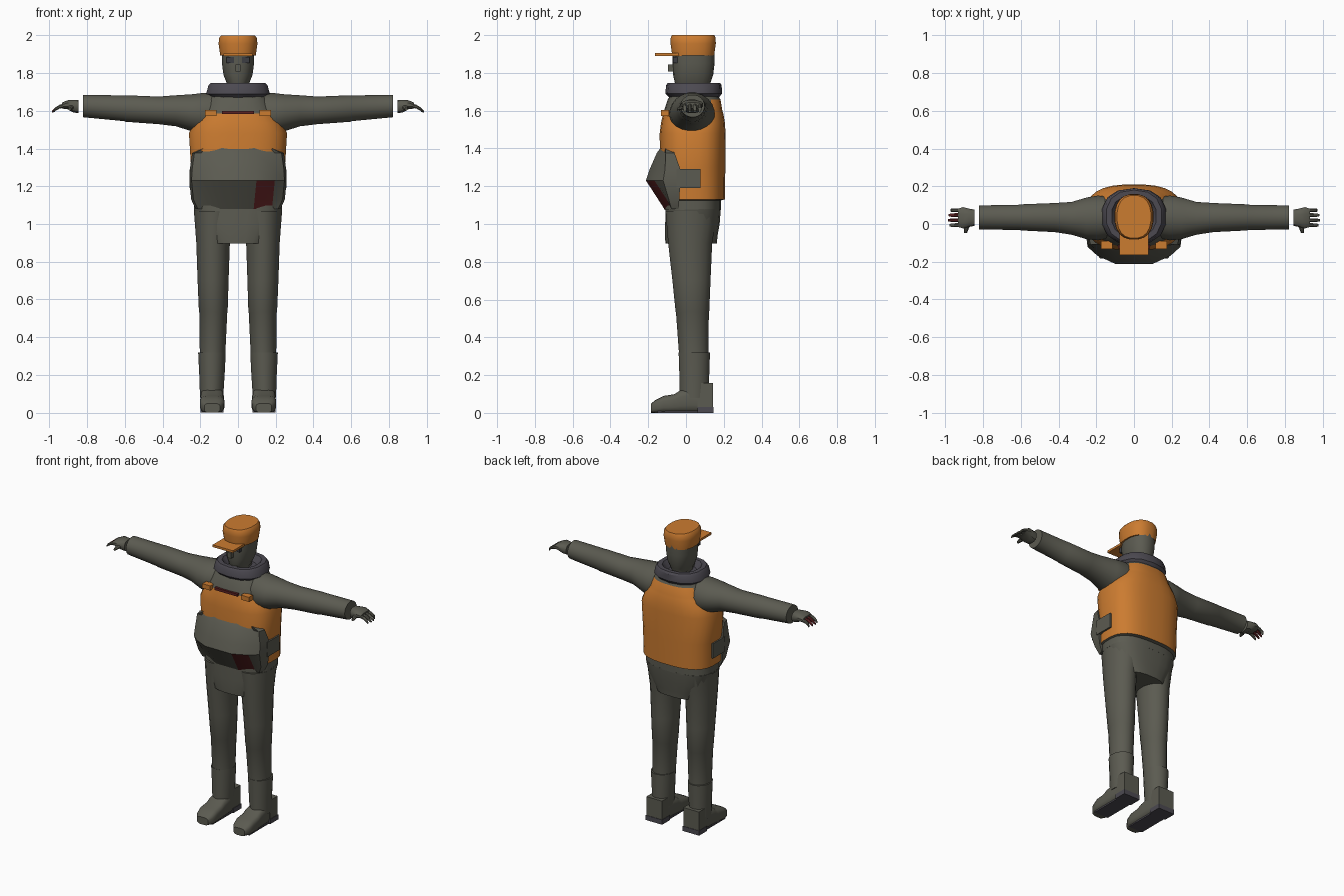
import bpy, bmesh, math
from mathutils import Vector


def material(name, r, g, b):
    m = bpy.data.materials.new(name)
    m.diffuse_color = (r, g, b, 1)
    return m


GREY = material("olive grey cloth", 0.105, 0.104, 0.082)
ORANGE = material("safety orange", 0.60, 0.20, 0.03)
DARK = material("charcoal violet", 0.072, 0.067, 0.082)
RED = material("dark red", 0.105, 0.015, 0.016)
LENS = material("dark slate", 0.045, 0.047, 0.055)


def ring(axis, t, a, b, ra, rb, n=20, p=2.0):
    """Superellipse cross-section; a, b run along the two remaining axes in xyz order."""
    pts = []
    for i in range(n):
        ang = 2 * math.pi * (i + 0.5) / n
        c, s = math.cos(ang), math.sin(ang)
        u = a + ra * math.copysign(abs(c) ** (2 / p), c)
        v = b + rb * math.copysign(abs(s) ** (2 / p), s)
        pts.append({'x': (t, u, v), 'y': (u, t, v), 'z': (u, v, t)}[axis])
    return pts


def loft(name, rings, mats, rule=None, angle=35):
    """Skin a list of equal rings, cap both ends and colour the faces by a rule."""
    bm = bmesh.new()
    rows = [[bm.verts.new(p) for p in r] for r in rings]
    n = len(rows[0])
    for lo, hi in zip(rows, rows[1:]):
        for i in range(n):
            j = (i + 1) % n
            bm.faces.new((lo[i], lo[j], hi[j], hi[i]))
    bm.faces.new(rows[0])
    bm.faces.new(rows[-1])
    bmesh.ops.recalc_face_normals(bm, faces=bm.faces)
    if rule:
        for f in bm.faces:
            f.material_index = rule(f.calc_center_median())
    me = bpy.data.meshes.new(name)
    bm.to_mesh(me)
    bm.free()
    for m in mats:
        me.materials.append(m)
    ob = bpy.data.objects.new(name, me)
    bpy.context.collection.objects.link(ob)
    bpy.ops.object.select_all(action='DESELECT')
    ob.select_set(True)
    bpy.context.view_layer.objects.active = ob
    bpy.ops.object.shade_smooth_by_angle(angle=math.radians(angle))
    return ob


def stack(name, axis, rows, mat, n=20, p=2.0):
    return loft(name, [ring(axis, *r, n=n, p=p) for r in rows], [mat])


def box(name, x0, x1, y0, y1, z0, z1, mat):
    r = [[(x0, y0, z), (x1, y0, z), (x1, y1, z), (x0, y1, z)] for z in (z0, z1)]
    return loft(name, r, [mat])


# Torso with the vest: orange between hem and chest, higher on the back
torso_rows = [(1.075, 0, .035, .235, .15), (1.125, 0, .035, .235, .15),
              (1.13, 0, .035, .246, .172), (1.30, 0, .035, .250, .174),
              (1.48, 0, .035, .261, .175), (1.535, 0, .037, .238, .170),
              (1.585, 0, .038, .205, .160), (1.60, 0, .038, .195, .155),
              (1.66, 0, .043, .165, .140), (1.70, 0, .043, .13, .11)]


def vest_rule(c):
    if c.z < 1.128 or c.z > 1.665:
        return 0
    return 1 if c.z < 1.585 or c.y > .13 else 0


loft("torso_and_vest", [ring('z', *r, n=28, p=2.7) for r in torso_rows],
     [GREY, ORANGE], vest_rule)


# Belly pouch with a red panel on its lower slope
def belly_ring(z, w, yf, yb, k=1.0, shift=0.0):
    half = [(w, yb), (w - .012, (yb + yf) / 2), (.195 * k + shift, yf + .045 * k),
            (.098 * k + shift, yf)]
    return [(x, y, z) for x, y in half] + [(-x, y, z) for x, y in reversed(half)]


loft("belly_pouch",
     [belly_ring(1.08, .225, -.115, -.04, shift=-.015),
      belly_ring(1.13, .248, -.147, -.035, shift=-.010),
      belly_ring(1.23, .258, -.212, -.03),
      belly_ring(1.29, .255, -.192, -.03),
      belly_ring(1.375, .243, -.155, -.06),
      belly_ring(1.41, .175, -.130, -.09, k=.85)],
     [GREY, RED], lambda c: 1 if .1 < c.x < .18 and c.z < 1.23 else 0, 25)

# Chest strip
box("chest_strip", -.085, .085, -.130, -.09, 1.583, 1.600, RED)

# Pelvis
stack("pelvis", 'z', [(1.08, 0, .038, .236, .147), (1.00, 0, .034, .215, .145),
                      (.94, 0, .028, .182, .140), (.897, 0, .027, .155, .137)],
      GREY, 24, 2.8)

# Head, cap and face
stack("head", 'z', [(1.66, 0, .05, .060, .07), (1.715, 0, .035, .045, .085),
                    (1.75, 0, .035, .062, .095), (1.79, 0, .038, .078, .106),
                    (1.85, 0, .04, .086, .111), (1.92, 0, .04, .086, .112)], GREY, 18, 2.3)
stack("cap", 'z', [(1.893, 0, .038, .095, .112), (1.955, 0, .038, .104, .121),
                   (1.985, 0, .038, .101, .120), (2.0, 0, .038, .090, .114)],
      ORANGE, 20, 2.4)
box("cap_brim", -.076, .076, -.163, -.02, 1.889, 1.904, ORANGE)
box("nose", -.014, .014, -.095, -.05, 1.808, 1.845, GREY)
box("mouth_guard", -.030, .030, -.060, .0, 1.70, 1.745, GREY)

# Collar with an open top
stack("collar", 'z', [(1.65, 0, .045, .130, .115), (1.69, 0, .04, .172, .150),
                      (1.735, 0, .042, .160, .147), (1.747, 0, .042, .148, .138),
                      (1.747, 0, .042, .120, .110), (1.705, 0, .042, .085, .088)],
      DARK, 14, 2.4)

for s, side in ((1, "left"), (-1, "right")):
    # Eyes, chest clips and waist straps
    def mbox(name, x0, x1, *rest):
        box(side + name, min(s * x0, s * x1), max(s * x0, s * x1), *rest)

    mbox("_eye", .02, .06, -.069, -.03, 1.852, 1.884, LENS)
    mbox("_clip", .115, .175, -.133, -.09, 1.572, 1.603, ORANGE)
    mbox("_waist_strap", .225, .258, -.05, .078, 1.19, 1.29, GREY)

    # Sleeve
    stack(side + "_sleeve", 'x',
          [(s * x, y, z, ry, rz) for x, y, z, ry, rz in (
              (.10, .035, 1.585, .105, .115), (.19, .032, 1.585, .120, .110),
              (.25, .030, 1.590, .112, .098), (.33, .030, 1.600, .088, .083),
              (.42, .034, 1.602, .078, .074), (.598, .035, 1.612, .070, .071),
              (.602, .035, 1.613, .068, .069), (.82, .035, 1.625, .064, .060))], GREY)

    # Hand with drooping fingers and a short thumb
    stack(side + "_hand", 'x',
          [(s * x, y, z, ry, rz) for x, y, z, ry, rz in (
              (.845, .033, 1.622, .044, .036), (.875, .033, 1.625, .050, .034),
              (.905, .033, 1.632, .058, .024), (.932, .033, 1.627, .050, .016))],
          GREY, 12, 2.6)
    for k, (fy, tip) in enumerate(((.073, .972), (.047, .983), (.020, .985), (-.006, .978))):
        stack(f"{side}_finger_{k + 1}", 'x',
              [(s * .915, fy, 1.628, .011, .012), (s * .945, fy, 1.622, .011, .011),
               (s * .968, fy, 1.608, .010, .010), (s * tip, fy, 1.596, .006, .006)],
              RED if s < 0 and k in (1, 2) else GREY, 8)
    stack(side + "_thumb", 'y', [(.0, s * .880, 1.62, .016, .014),
                                 (-.025, s * .889, 1.615, .014, .012),
                                 (-.048, s * .892, 1.608, .008, .007)], GREY, 8)

    # Trouser leg
    stack(side + "_trouser_leg", 'z',
          [(z, s * x, y, rx, ry) for z, x, y, rx, ry in (
              (1.07, .125, .030, .110, .140), (.90, .132, .022, .090, .118),
              (.70, .132, .029, .083, .102), (.535, .131, .034, .077, .090),
              (.53, .131, .034, .075, .088), (.30, .135, .041, .068, .078))], GREY)

    # Boot shaft, foot, heel and sole
    stack(side + "_boot_shaft", 'z', [(.08, s * .140, .044, .062, .078),
                                      (.20, s * .138, .044, .068, .080),
                                      (.32, s * .138, .044, .074, .084)], GREY)
    stack(side + "_boot_foot", 'y',
          [(y, s * .137, h / 2, w, h / 2) for y, h, w in (
              (.10, .130, .056), (.02, .135, .062), (-.03, .120, .063),
              (-.06, .100, .064), (-.12, .090, .066), (-.16, .070, .060),
              (-.184, .050, .042))], GREY, 16, 3.5)
    mbox("_heel_counter", .080, .197, .06, .143, .03, .158, GREY)
    mbox("_heel_sole", .077, .200, .06, .146, 0, .032, DARK)
    mbox("_front_sole", .085, .190, -.15, .06, 0, .010, DARK)
